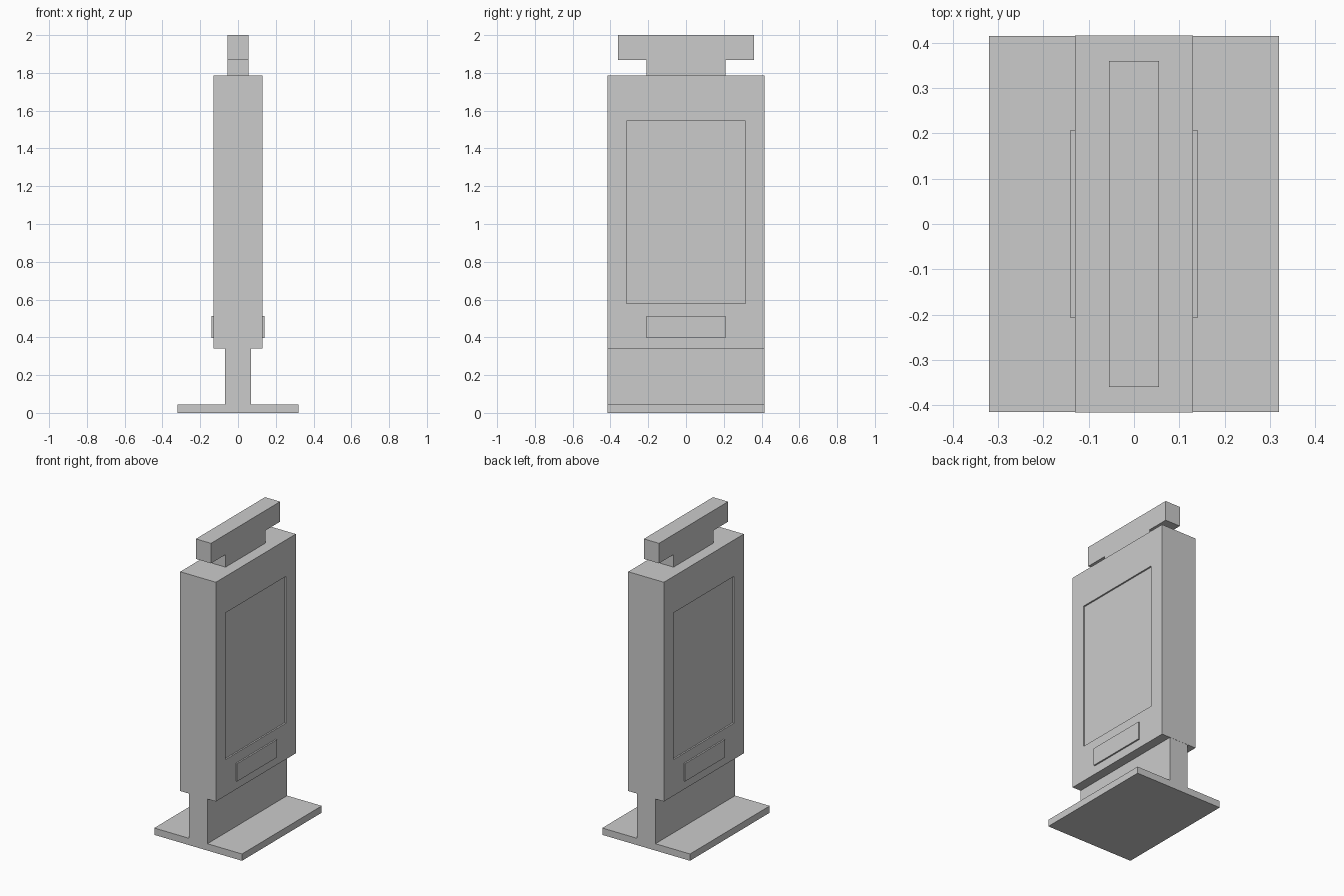
import bpy
import bmesh

if "Cube" in bpy.data.objects:
    bpy.data.objects.remove(bpy.data.objects["Cube"])


def finish(name, bm):
    bmesh.ops.recalc_face_normals(bm, faces=bm.faces)
    mesh = bpy.data.meshes.new(name)
    bm.to_mesh(mesh)
    bm.free()
    obj = bpy.data.objects.new(name, mesh)
    bpy.context.collection.objects.link(obj)
    return obj


def box_bmesh(x0, x1, half_y, z0, z1):
    bm = bmesh.new()
    bmesh.ops.create_cube(bm, size=1)
    for v in bm.verts:
        v.co.x = x1 if v.co.x > 0 else x0
        v.co.y = half_y if v.co.y > 0 else -half_y
        v.co.z = z1 if v.co.z > 0 else z0
    return bm


def box(name, x0, x1, half_y, z0, z1):
    return finish(name, box_bmesh(x0, x1, half_y, z0, z1))


# Floor plate and upright pedestal
box("base_plate", -0.32, 0.32, 0.415, 0, 0.045)
box("pedestal", -0.068, 0.068, 0.415, 0.045, 0.34)

# Cabinet with a recessed screen on both broad sides
BODY_X, SCREEN_Y, SCREEN_Z, DEPTH = 0.13, 0.315, (0.578, 1.545), 0.01
bm = box_bmesh(-BODY_X, BODY_X, 0.416, 0.34, 1.785)
bm.normal_update()
for side in [f for f in bm.faces if abs(f.normal.x) > 0.9]:
    sign = 1 if side.normal.x > 0 else -1
    bmesh.ops.inset_individual(bm, faces=[side], thickness=0.1)
    mid = side.calc_center_median().z
    for v in side.verts:
        v.co.y = SCREEN_Y if v.co.y > 0 else -SCREEN_Y
        v.co.z = SCREEN_Z[1] if v.co.z > mid else SCREEN_Z[0]
    floor = bmesh.ops.extrude_discrete_faces(bm, faces=[side])["faces"][0]
    for v in floor.verts:
        v.co.x -= sign * DEPTH
finish("cabinet", bm)

# Raised control panels below each screen
box("control_panel_right", 0.13, 0.14, 0.208, 0.396, 0.513)
box("control_panel_left", -0.14, -0.13, 0.208, 0.396, 0.513)

# Neck and header bar on top
box("header_neck", -0.055, 0.055, 0.208, 1.785, 1.868)
box("header_bar", -0.055, 0.055, 0.36, 1.868, 2.0)
